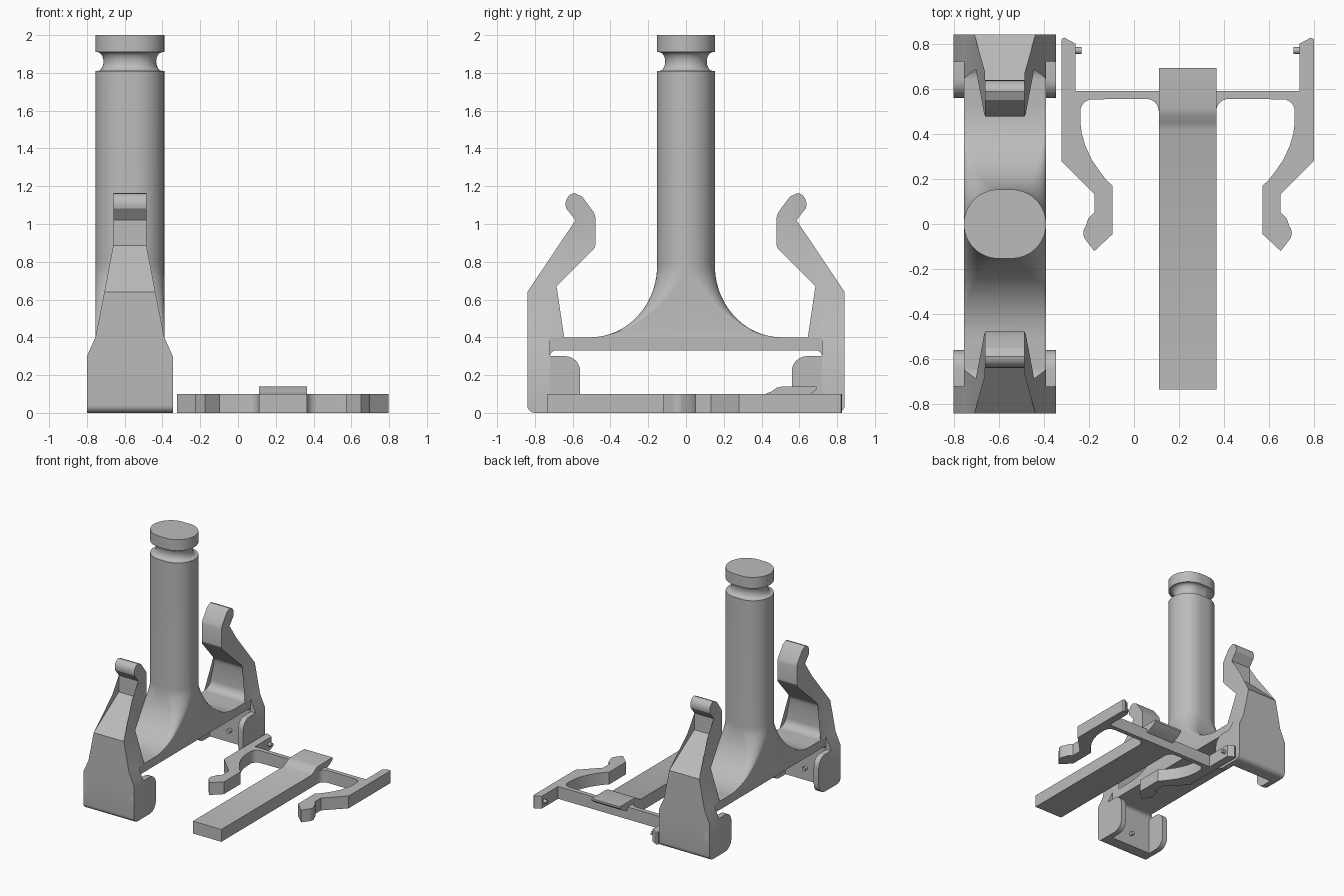
import bpy, bmesh, math
from mathutils import Vector

if "Cube" in bpy.data.objects:
    bpy.data.objects.remove(bpy.data.objects["Cube"], do_unlink=True)

grey = bpy.data.materials.new("plain grey")
grey.use_nodes = True
grey.diffuse_color = (0.5, 0.5, 0.5, 1)
grey.node_tree.nodes["Principled BSDF"].inputs["Base Color"].default_value = (0.5, 0.5, 0.5, 1)

STAND_X = -0.5725
TRAY_X = 0.2375
HALF = 0.1825     # half width of bridge and post
FOOT = 0.2275     # half width of feet


def finish(bm, name, angle=32):
    bmesh.ops.recalc_face_normals(bm, faces=bm.faces)
    mesh = bpy.data.meshes.new(name)
    bm.to_mesh(mesh)
    bm.free()
    mesh.materials.append(grey)
    obj = bpy.data.objects.new(name, mesh)
    bpy.context.collection.objects.link(obj)
    bpy.ops.object.select_all(action='DESELECT')
    obj.select_set(True)
    bpy.context.view_layer.objects.active = obj
    bpy.ops.object.shade_smooth_by_angle(angle=math.radians(angle))
    return obj


def prism(points, place, a, b):
    """Extrude a 2D outline from a to b; place(u, v, depth) gives the 3D position."""
    bm = bmesh.new()
    lo = [bm.verts.new(place(u, v, a)) for u, v in points]
    hi = [bm.verts.new(place(u, v, b)) for u, v in points]
    n = len(points)
    bm.faces.new(lo)
    bm.faces.new(hi)
    for i in range(n):
        bm.faces.new((lo[i], lo[(i + 1) % n], hi[(i + 1) % n], hi[i]))
    return bm


def arc(cx, cy, r, start, end, steps=6, ry=None):
    ry = r if ry is None else ry
    angles = [math.radians(start + (end - start) * i / steps) for i in range(steps + 1)]
    return [(cx + r * math.cos(t), cy + ry * math.sin(t)) for t in angles]


def pin(name, center, axis, radius, length):
    bm = bmesh.new()
    bmesh.ops.create_cone(bm, cap_ends=True, segments=16, radius1=radius, radius2=radius, depth=length)
    turn = Vector((0, 0, 1)).rotation_difference(Vector(axis))
    for v in bm.verts:
        v.co = turn @ v.co + Vector(center)
    finish(bm, name)


# Bridge with small fillets under both ends
side = [(0.75, 0.4), (0.75, 0.3)] + arc(0.69, 0.3, 0.03, 0, 90, 4)
bridge = side + [(-y, z) for y, z in reversed(side)]
finish(prism(bridge, lambda y, z, x: (x + STAND_X, y, z), -HALF, HALF), "bridge")

# Post: stacked rounded sections flaring into the bridge
FLARE_TOP, BASE, POST_Y = 0.78, 0.4, 0.153
sections = []
for i in range(21):
    t = math.cos(math.radians(90 * i / 20))
    z = FLARE_TOP - (FLARE_TOP - BASE) * t
    half_y = POST_Y + 0.355 * (1 - math.sqrt(1 - t * t))
    corner = max(0.002, POST_Y * min(1, (z - BASE) / 0.35))
    sections.append((z, 0, half_y, corner))
sections.append((1.81, 0, POST_Y, POST_Y))
for inset, z in arc(0.01, 1.86, 0.033, -90, 90, 10, 0.05):
    sections.append((z, inset, POST_Y - inset, POST_Y - inset))
sections += [(1.91, 0, POST_Y, POST_Y), (2.0, 0, POST_Y, POST_Y)]

bm = bmesh.new()
rings = []
for z, inset, half_y, corner in sections:
    hx = HALF - inset
    ring = []
    for k, (sx, sy) in enumerate([(1, 1), (-1, 1), (-1, -1), (1, -1)]):
        cx, cy = sx * (hx - corner), sy * (half_y - corner)
        ring += [bm.verts.new((x + STAND_X, y, z))
                 for x, y in arc(cx, cy, corner, 90 * k, 90 * k + 90, 12)]
    rings.append(ring)
for low, high in zip(rings, rings[1:]):
    n = len(low)
    for i in range(n):
        bm.faces.new((low[i], low[(i + 1) % n], high[(i + 1) % n], high[i]))
bm.faces.new(rings[0])
bm.faces.new(rings[-1])
bmesh.ops.remove_doubles(bm, verts=bm.verts, dist=0.0001)
finish(bm, "post")

# Clip arms: side outline, then narrowed towards the top
arm = [(0.72, 0)] + arc(0.8, 0.04, 0.04, -90, 0, 5)
arm += [(0.84, 0.64), (0.585, 0.885), (0.585, 1.02), (0.62, 1.065)]
arm += arc(0.588, 1.103, 0.05, -20, 90, 7, 0.06) + [(0.55, 1.145), (0.535, 1.125)]
arm += [(0.487, 1.06), (0.478, 1.03), (0.478, 0.89), (0.49, 0.865)]
arm += [(0.685, 0.67), (0.702, 0.645), (0.71, 0.61)]
arm += arc(0.645, 0.465, 0.065, 0, -90, 8) + [(0.72, 0.4)]
WIDTHS = [(0, FOOT), (0.3, FOOT), (0.4, HALF), (0.64, 0.135), (0.89, 0.0875), (2, 0.0875)]


def arm_width(z):
    for (z0, w0), (z1, w1) in zip(WIDTHS, WIDTHS[1:]):
        if z <= z1:
            return w0 + (w1 - w0) * (z - z0) / (z1 - z0)


cheek = []
for cy, cz, start in ((0.64, 0.22, 180), (0.76, 0.22, 90), (0.76, 0.08, 0), (0.64, 0.08, -90)):
    cheek += arc(cy, cz, 0.08, start, start - 90, 6)

for sign, word in ((-1, "front"), (1, "back")):
    bm = prism(arm, lambda y, z, x: (x, sign * y, z), -1, 1)
    bmesh.ops.triangulate(bm, faces=[f for f in bm.faces if len(f.verts) > 4])
    for z, w in WIDTHS[1:-1]:
        bmesh.ops.bisect_plane(bm, geom=bm.verts[:] + bm.edges[:] + bm.faces[:],
                               plane_co=(0, 0, z), plane_no=(0, 0, 1), dist=0.0001)
    for v in bm.verts:
        v.co.x = v.co.x * arm_width(v.co.z) + STAND_X
    finish(bm, word + "_clip_arm", 25)
    # Foot cheeks either side of the open foot
    for x, hand in ((-FOOT, "right"), (HALF, "left")):
        bm = prism(cheek, lambda y, z, d: (d + STAND_X, sign * y, z), x, x + FOOT - HALF)
        finish(bm, word + "_foot_cheek_" + hand)
    pin(word + "_foot_pin", (STAND_X, sign * 0.71, 0.1), (0, 1, 0), 0.016, 0.04)

# Tray stem with raised tongue
stem = [(-0.735, 0), (0.59, 0), (0.59, 0.07), (0.66, 0.1), (0.692, 0.125), (0.692, 0.14),
        (0.51, 0.14), (0.48, 0.133), (0.45, 0.112), (0.42, 0.1), (-0.735, 0.1)]
finish(prism(stem, lambda y, z, x: (x + TRAY_X, y, z), -0.1275, 0.1275), "tray_stem")

# Tray side arms with hooked ends
hook = [(0.1, 0.59), (0.4975, 0.59), (0.4975, 0.8), (0.547, 0.827), (0.56, 0.82), (0.56, 0.28),
        (0.4135, 0.133), (0.4135, 0.05), (0.44, 0.025)]
hook += arc(0.4135, -0.04, 0.049, 40, -40, 6) + [(0.4135, -0.12), (0.333, -0.045), (0.333, 0.17)]
hook += [(0.36, 0.195), (0.387, 0.23), (0.425, 0.285), (0.4535, 0.347), (0.469, 0.4), (0.4755, 0.45)]
hook += arc(0.4225, 0.5, 0.053, 0, 90, 6) + arc(0.1825, 0.5, 0.055, 90, 180, 6) + [(0.1, 0.5)]
for sign, word in ((-1, "right"), (1, "left")):
    finish(prism(hook, lambda x, y, z: (sign * x + TRAY_X, y, z), 0, 0.1), "tray_arm_" + word)
    pin("tray_pin_" + word, (TRAY_X + sign * 0.487, 0.77, 0.05), (1, 0, 0), 0.015, 0.035)
